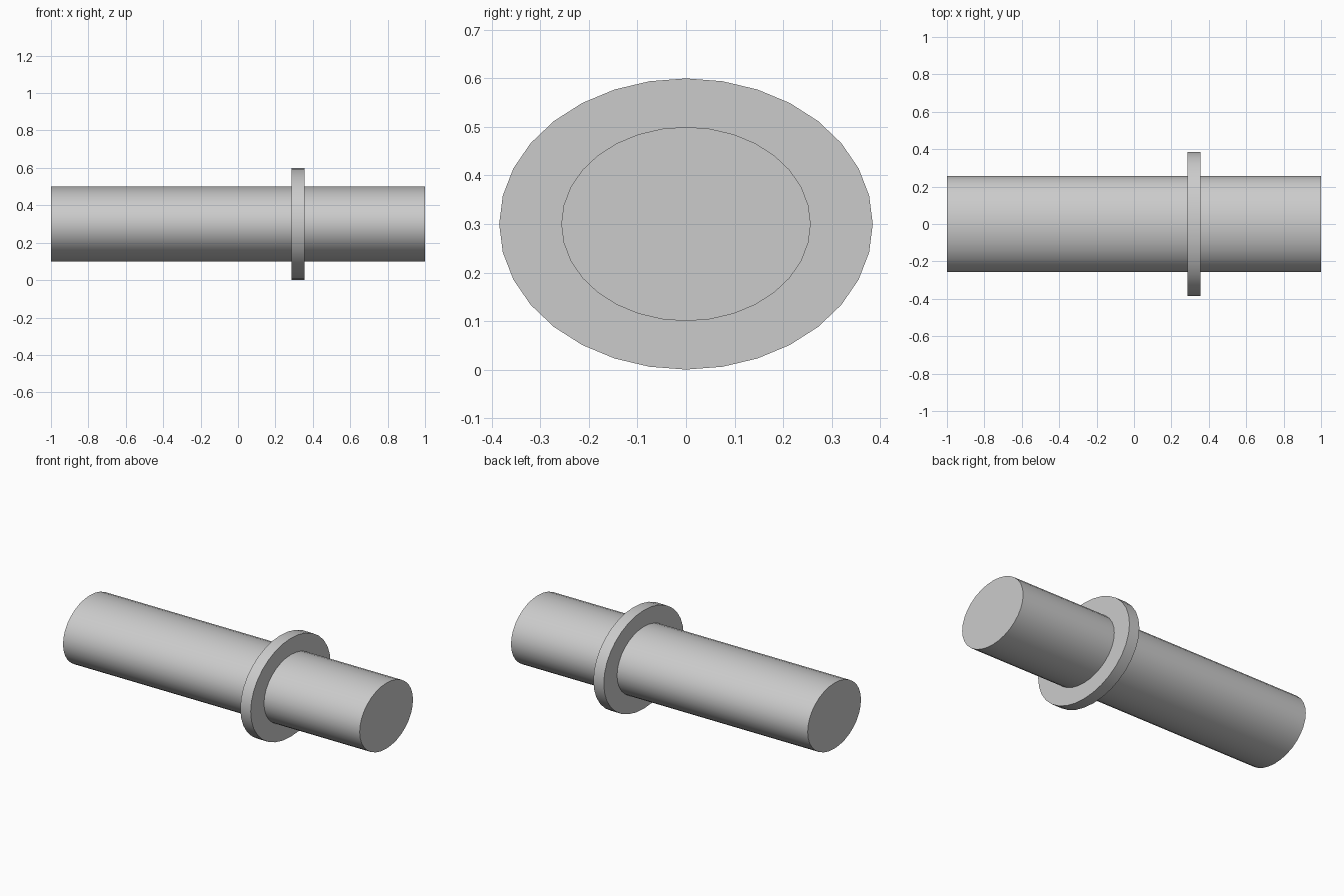
import bpy
import math

cube = bpy.data.objects.get("Cube")
if cube:
    bpy.data.objects.remove(cube, do_unlink=True)

CENTRE_Z = 0.3

grey = bpy.data.materials.new("plain_grey")
grey.use_nodes = True
colour = (0.6, 0.6, 0.6, 1)
grey.diffuse_color = colour
grey.node_tree.nodes["Principled BSDF"].inputs["Base Color"].default_value = colour


def oval_rod(name, x_start, x_end, half_height, half_width):
    """Oval cylinder lying along x."""
    bpy.ops.mesh.primitive_cylinder_add(
        vertices=32, radius=1, depth=x_end - x_start,
        location=((x_start + x_end) / 2, 0, CENTRE_Z),
        rotation=(0, math.pi / 2, 0))
    rod = bpy.context.object
    rod.name = name
    rod.scale = (half_height, half_width, 1)
    bpy.ops.object.transform_apply(location=False, rotation=True, scale=True)
    bpy.ops.object.shade_smooth_by_angle(angle=math.radians(30))
    rod.data.materials.append(grey)
    return rod


# Long shaft and the thin collar around it
oval_rod("shaft", -1, 1, 0.2, 0.257)
oval_rod("collar", 0.285, 0.355, 0.3, 0.385)
